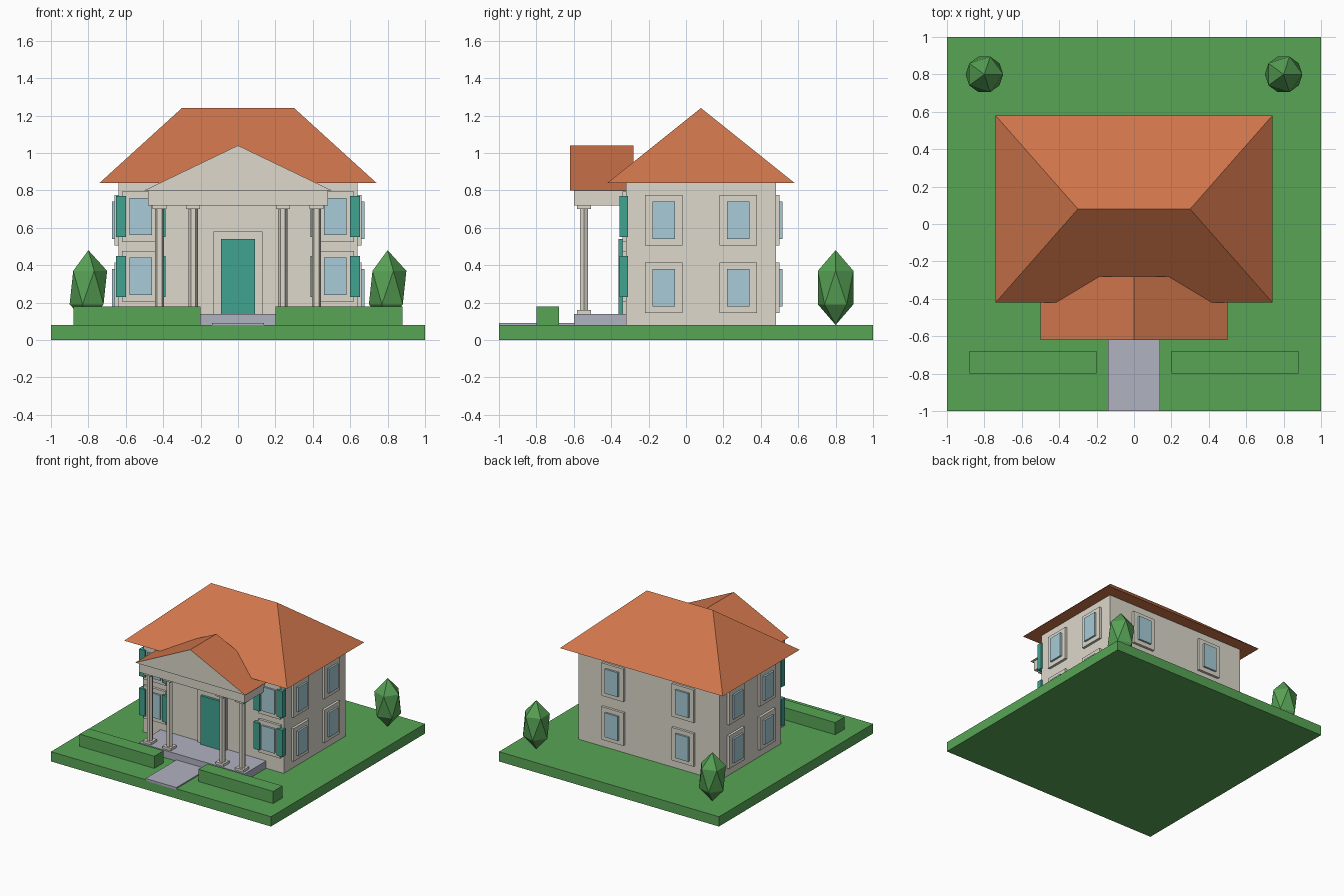
import bpy, bmesh, math
from mathutils import Matrix

if "Cube" in bpy.data.objects:
    bpy.data.objects.remove(bpy.data.objects["Cube"])


def material(name, r, g, b):
    m = bpy.data.materials.new(name)
    lin = [((c / 255 + 0.055) / 1.055) ** 2.4 for c in (r, g, b)]
    m.diffuse_color = (*lin, 1)
    m.use_nodes = True
    m.node_tree.nodes["Principled BSDF"].inputs["Base Color"].default_value = m.diffuse_color
    return m


GREEN = material("grass_green", 88, 165, 86)
LEAF = material("leaf_green", 86, 160, 84)
CREAM = material("cream", 221, 216, 204)
ORANGE = material("roof_orange", 208, 118, 76)
TEAL = material("teal", 64, 163, 145)
GLASS = material("glass_blue", 168, 203, 215)
STONE = material("stone", 176, 178, 192)


def finish(name, bm, *mats):
    bmesh.ops.recalc_face_normals(bm, faces=bm.faces)
    me = bpy.data.meshes.new(name)
    bm.to_mesh(me)
    bm.free()
    for m in mats:
        me.materials.append(m)
    ob = bpy.data.objects.new(name, me)
    bpy.context.collection.objects.link(ob)
    return ob


def box(name, xs, ys, zs, mat):
    bm = bmesh.new()
    size = [b - a for a, b in (xs, ys, zs)]
    mid = [(a + b) / 2 for a, b in (xs, ys, zs)]
    bmesh.ops.create_cube(bm, size=1, matrix=Matrix.Translation(mid) @ Matrix.Diagonal((*size, 1)))
    return finish(name, bm, mat)


def panel(name, side, u, z, hw, hh, depth, mat):
    """Flat panel on a wall, centred at u along the wall and height z."""
    us, zs = (u - hw, u + hw), (z - hh, z + hh)
    if side == "front":
        return box(name, us, (-0.32 - depth, -0.31), zs, mat)
    if side == "back":
        return box(name, us, (0.47, 0.48 + depth), zs, mat)
    if side == "right":
        return box(name, (0.63, 0.64 + depth), us, zs, mat)
    return box(name, (-0.64 - depth, -0.63), us, zs, mat)


def window(side, u, z):
    panel(side + "_window_frame", side, u, z, 0.10, 0.135, 0.02, CREAM)
    panel(side + "_window_glass", side, u, z, 0.06, 0.10, 0.035, GLASS)


# Ground, path, porch slab and house body
box("lawn", (-1, 1), (-1, 1), (0, 0.08), GREEN)
box("path", (-0.14, 0.14), (-1, -0.60), (0.07, 0.09), STONE)
box("porch_floor", (-0.48, 0.48), (-0.60, -0.31), (0.07, 0.14), STONE)
box("house_walls", (-0.64, 0.64), (-0.32, 0.48), (0.07, 0.84), CREAM)

# Hipped main roof
bm = bmesh.new()
eave = [bm.verts.new((x, y, 0.84)) for x, y in ((-0.74, -0.42), (0.74, -0.42), (0.74, 0.58), (-0.74, 0.58))]
left, right = [bm.verts.new((x, 0.08, 1.24)) for x in (-0.30, 0.30)]
a, b, c, d = eave
for f in ((a, b, right, left), (b, c, right), (c, d, left, right), (d, a, left), (d, c, b, a)):
    bm.faces.new(f)
finish("main_roof", bm, ORANGE)

# Porch gable: orange slopes, cream ends
bm = bmesh.new()
tri = bm.faces.new([bm.verts.new((x, -0.62, z)) for x, z in ((-0.5, 0.80), (0.5, 0.80), (0, 1.04))])
ext = bmesh.ops.extrude_face_region(bm, geom=[tri], use_keep_orig=True)["geom"]
bmesh.ops.translate(bm, verts=[v for v in ext if isinstance(v, bmesh.types.BMVert)], vec=(0, 0.34, 0))
bm.normal_update()
for f in bm.faces:
    f.material_index = 1 if abs(f.normal.y) > 0.9 or f.calc_center_median().z < 0.81 else 0
finish("porch_gable", bm, ORANGE, CREAM)
box("porch_beam", (-0.48, 0.48), (-0.60, -0.31), (0.72, 0.80), CREAM)

# Columns with square bases and capitals
for x in (-0.42, -0.24, 0.24, 0.42):
    bm = bmesh.new()
    bmesh.ops.create_cone(bm, cap_ends=True, segments=6, radius1=0.025, radius2=0.025, depth=0.56,
                          matrix=Matrix.Translation((x, -0.545, 0.43)) @ Matrix.Rotation(math.radians(30), 4, "Z"))
    finish("column", bm, CREAM)
    for name, z in (("column_base", 0.14), ("column_capital", 0.70)):
        box(name, (x - 0.0375, x + 0.0375), (-0.5825, -0.5075), (z, z + 0.02), CREAM)

# Door
panel("door_frame", "front", 0, 0.36, 0.13, 0.22, 0.02, CREAM)
panel("door", "front", 0, 0.34, 0.09, 0.20, 0.04, TEAL)

# Windows and front shutters
for s in (-1, 1):
    for z in (0.34, 0.66):
        window("front", 0.52 * s, z)
        for off in (-0.105, 0.105):
            panel("shutter", "front", 0.52 * s + off, z, 0.0275, 0.11, 0.035, TEAL)
    for z in (0.28, 0.64):
        window("back", 0.32 * s, z)
        for side in ("left", "right"):
            window(side, 0.08 + 0.20 * s, z)

# Hedges and trees
for s in (-1, 1):
    box("hedge", sorted((0.20 * s, 0.88 * s)), (-0.80, -0.68), (0.07, 0.18), GREEN)
    bm = bmesh.new()
    bmesh.ops.create_icosphere(bm, subdivisions=1, radius=1, matrix=Matrix.Translation((0.8 * s, 0.8, 0.28))
                               @ Matrix.Diagonal((0.112, 0.112, 0.20, 1)))
    finish("tree", bm, LEAF)
